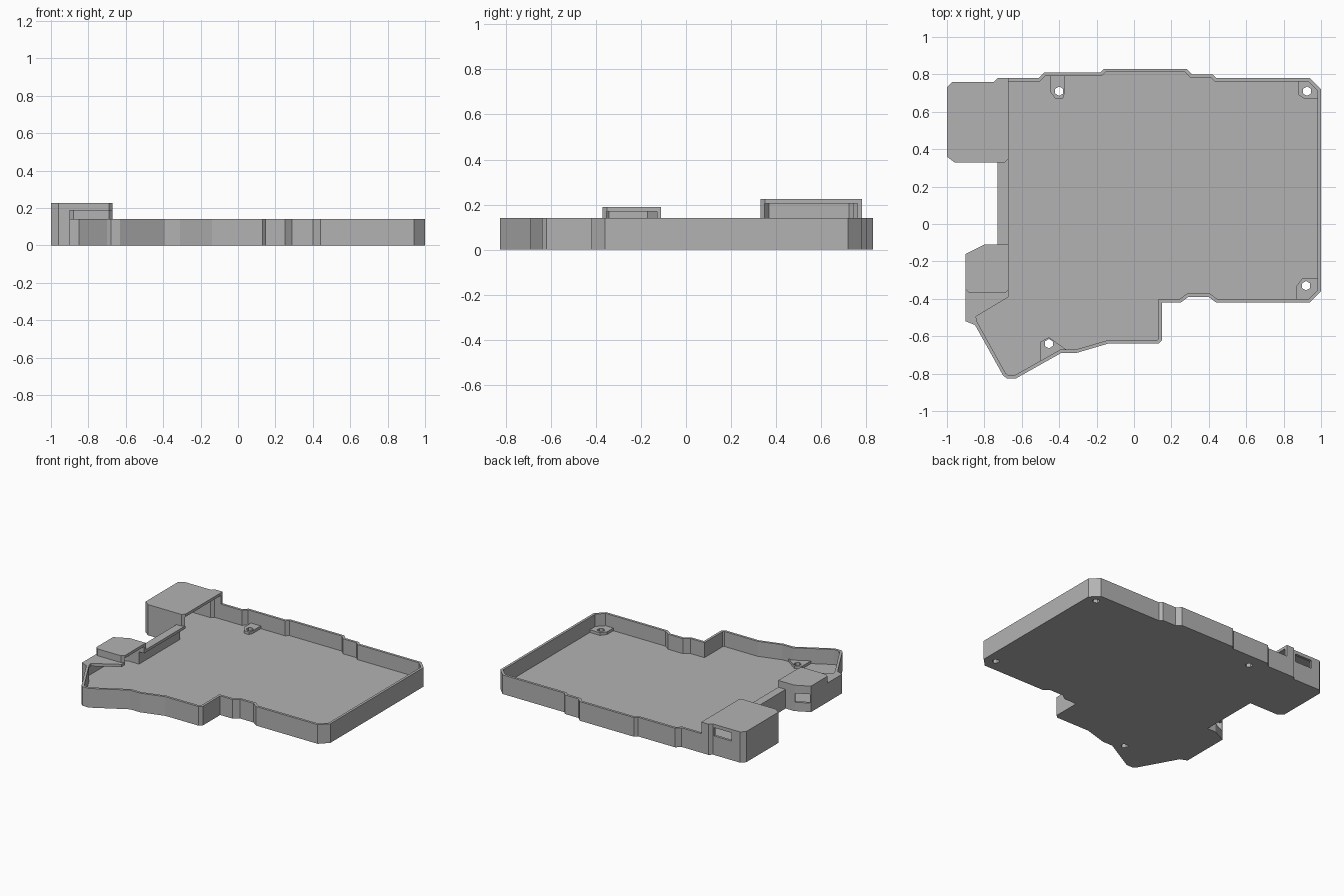
import bpy
import bmesh
from math import cos, sin, tau
from mathutils import Vector

WALL, FLOOR, RIM, ROOF = 0.018, 0.03, 0.14, 0.02

default_cube = bpy.data.objects.get("Cube")
if default_cube:
    bpy.data.objects.remove(default_cube, do_unlink=True)

grey = bpy.data.materials.new("light grey plastic")
grey.use_nodes = True
grey.diffuse_color = (0.45, 0.45, 0.45, 1)
grey.node_tree.nodes["Principled BSDF"].inputs["Base Color"].default_value = grey.diffuse_color


def prism(name, points, bottom, top):
    """Extrude a flat outline straight up."""
    bm = bmesh.new()
    face = bm.faces.new([bm.verts.new((x, y, bottom)) for x, y in points])
    extruded = bmesh.ops.extrude_face_region(bm, geom=[face])["geom"]
    raised = [v for v in extruded if isinstance(v, bmesh.types.BMVert)]
    bmesh.ops.translate(bm, verts=raised, vec=(0, 0, top - bottom))
    bmesh.ops.recalc_face_normals(bm, faces=bm.faces)
    mesh = bpy.data.meshes.new(name)
    bm.to_mesh(mesh)
    bm.free()
    mesh.materials.append(grey)
    obj = bpy.data.objects.new(name, mesh)
    bpy.context.collection.objects.link(obj)
    return obj


def inset(points, distance):
    """Move every edge of a counterclockwise outline inward."""
    pts = [Vector(p) for p in points]
    result = []
    for i, p in enumerate(pts):
        before = (p - pts[i - 1]).normalized()
        after = (pts[(i + 1) % len(pts)] - p).normalized()
        n1, n2 = Vector((-before.y, before.x)), Vector((-after.y, after.x))
        result.append(tuple(p + (n1 + n2) * distance / (1 + n1.dot(n2))))
    return result


def combine(target, tool, operation):
    """Join or cut with a helper solid, then remove the helper."""
    tool.hide_render = True
    mod = target.modifiers.new(operation.lower(), "BOOLEAN")
    mod.operation, mod.solver, mod.object = operation, "EXACT", tool
    bpy.context.view_layer.objects.active = target
    bpy.ops.object.modifier_apply(modifier=mod.name)
    bpy.data.objects.remove(tool, do_unlink=True)


# Tray outline, split where the covered left side begins and ends
right_and_back = [
    (0.94, -0.42), (1, -0.36), (1, 0.72), (0.94, 0.78), (0.44, 0.78), (0.42, 0.8),
    (0.31, 0.8), (0.28, 0.83), (-0.16, 0.83), (-0.18, 0.81), (-0.48, 0.81), (-0.51, 0.78)]
covered_side = [
    (-0.73, 0.78), (-0.75, 0.76), (-0.97, 0.76), (-1, 0.73), (-1, 0.36), (-0.96, 0.33),
    (-0.73, 0.33), (-0.73, -0.11), (-0.8, -0.11), (-0.9, -0.16), (-0.9, -0.52)]
front_edge = [
    (-0.85, -0.54), (-0.7, -0.81), (-0.68, -0.825), (-0.63, -0.825), (-0.39, -0.69),
    (-0.31, -0.69), (-0.14, -0.64), (0.13, -0.64), (0.15, -0.62), (0.15, -0.42),
    (0.25, -0.42), (0.29, -0.39), (0.4, -0.39), (0.44, -0.42)]
outline = right_and_back + covered_side + front_edge
tray = prism("tray", outline, 0, RIM)

# Raised covers on the left side: outline and height
covers = [
    ([(-0.67, 0.78)] + covered_side[:6] + [(-0.69, 0.33), (-0.67, 0.35)], 0.225),
    ([(-0.67, -0.11)] + covered_side[8:10]
     + [(-0.9, -0.35), (-0.88, -0.37), (-0.69, -0.37), (-0.67, -0.35)], 0.19)]
for points, height in covers:
    combine(tray, prism("cover", points, RIM / 2, height), "UNION")

# Hollow interior, leaving a thin roof along the left side
inner = inset(outline, WALL)
combine(tray, prism("cavity", inner, FLOOR, RIM - ROOF), "DIFFERENCE")

# Open top
opening = inner[:len(right_and_back)]
opening += [(-0.67, 0.78 - WALL), (-0.67, -0.39), (-0.845, -0.495)]
opening += inner[-len(front_edge):]
combine(tray, prism("opening", opening, RIM / 2, 0.4), "DIFFERENCE")

# Covers are hollow and open towards the tray
for points, height in covers:
    room = [(-0.6 if x > -0.71 else x, y) for x, y in inset(points, WALL)]
    combine(tray, prism("cover_room", room, RIM / 2, height - ROOF), "DIFFERENCE")

# Socket windows: one in the tall cover's back, one in the short cover's slanted corner
back_window = [(-0.9, 0.7), (-0.76, 0.7), (-0.76, 0.85), (-0.9, 0.85)]
combine(tray, prism("back_window", back_window, RIM, 0.2), "DIFFERENCE")
along, out = Vector((0.9, 0.45)) * 0.05, Vector((-0.45, 0.9)) * 0.05
middle = Vector((-0.85, -0.135))
corner_window = [middle + along * a + out * b for a, b in ((-1, -1), (1, -1), (1, 1), (-1, 1))]
combine(tray, prism("corner_window", corner_window, 0.065, 0.13), "DIFFERENCE")

# Screw pads on the floor, each with a hexagonal hole through the base
pads = [
    ((0.925, 0.71), [(0.88, 0.77), (0.88, 0.69), (0.91, 0.67), (0.99, 0.67), (0.99, 0.72), (0.94, 0.77)]),
    ((0.92, -0.33), [(0.87, -0.41), (0.94, -0.41), (0.99, -0.36), (0.99, -0.29), (0.9, -0.29), (0.87, -0.33)]),
    ((-0.4, 0.71), [(-0.45, 0.8), (-0.45, 0.71), (-0.42, 0.67), (-0.38, 0.67), (-0.37, 0.7), (-0.37, 0.8)]),
    ((-0.455, -0.64), [(-0.5, -0.74), (-0.39, -0.68), (-0.35, -0.68), (-0.455, -0.605), (-0.5, -0.63)])]
for centre, points in pads:
    combine(tray, prism("screw_pad", points, FLOOR / 2, 0.05), "UNION")
    hole = [(centre[0] + 0.025 * sin(i * tau / 6), centre[1] + 0.025 * cos(i * tau / 6)) for i in range(6)]
    combine(tray, prism("screw_hole", hole, -0.1, 0.1), "DIFFERENCE")
